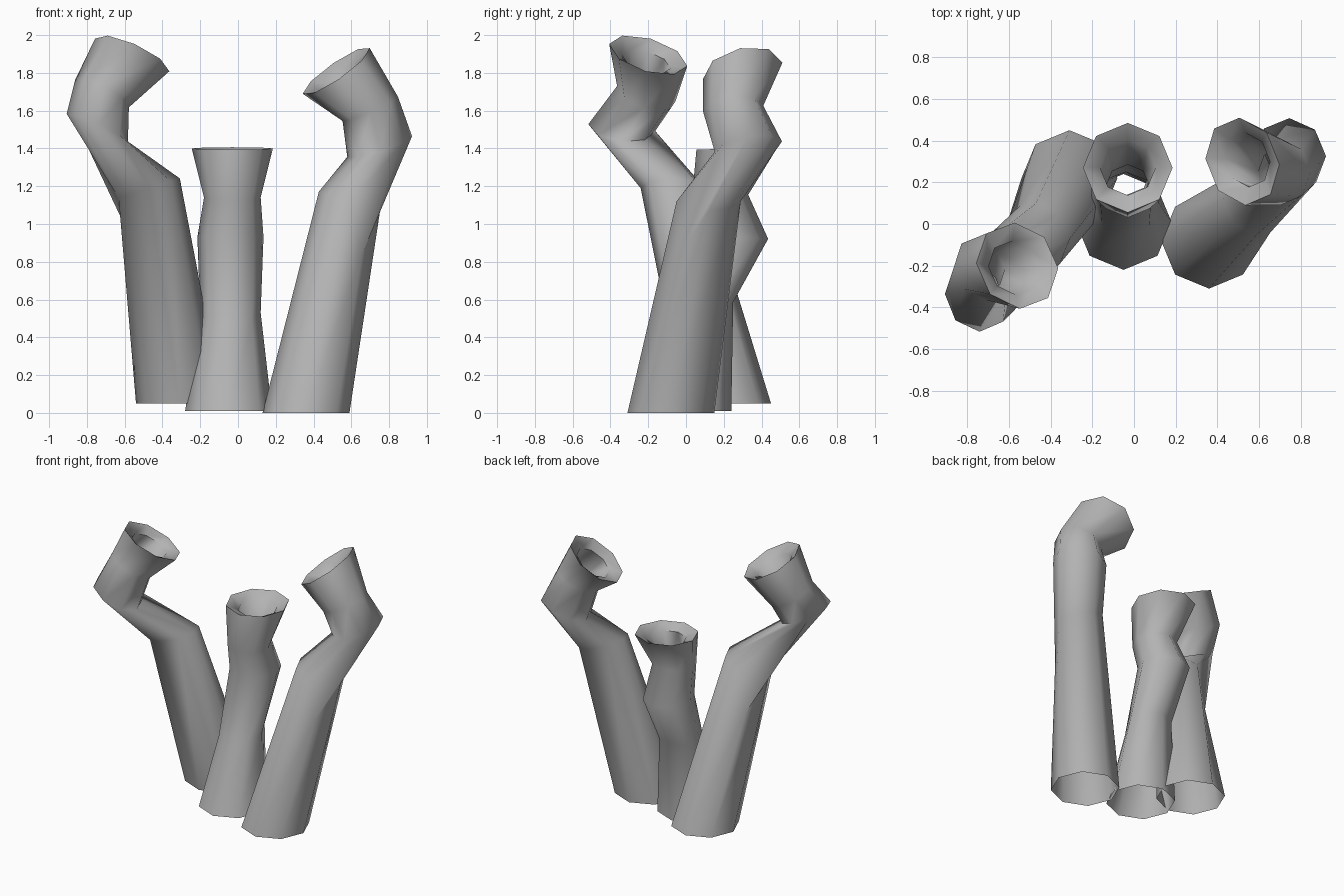
import bpy
import bmesh
from math import cos, sin, tau, radians
from mathutils import Vector

cube = bpy.data.objects.get("Cube")
if cube:
    bpy.data.objects.remove(cube, do_unlink=True)

SIDES = 8
UP = Vector((0, 0, 1))

grey = bpy.data.materials.new("stone grey")
grey.use_nodes = True
grey.diffuse_color = (0.45, 0.45, 0.45, 1)
grey.node_tree.nodes["Principled BSDF"].inputs["Base Color"].default_value = grey.diffuse_color


def add_ring(bm, centre, facing, radius):
    """One octagonal cross-section, tilted to face along a direction."""
    turn = UP.rotation_difference(Vector(facing).normalized())
    return [bm.verts.new(Vector(centre) + turn @ Vector(
        (radius * cos(tau * i / SIDES), radius * sin(tau * i / SIDES), 0)))
        for i in range(SIDES)]


def make_tube(name, sections, fold=None):
    """Hollow bent tube: outer skin, sunken mouth rim and inner lining."""
    bm = bmesh.new()
    rings = [add_ring(bm, *s) for s in sections]
    # one corner of the first bend is folded downwards
    if fold:
        corner, offset = fold
        rings[1][corner].co += Vector(offset)
    # mouth rim, then the lining going back down inside
    centre, facing, radius = sections[-1]
    sunken = Vector(centre) - 0.04 * Vector(facing).normalized()
    rings.append(add_ring(bm, sunken, facing, radius * 0.62))
    for centre, facing, radius in sections[-2:1:-1]:
        rings.append(add_ring(bm, centre, facing, radius * 0.7))
    for low, high in zip(rings, rings[1:]):
        for i in range(SIDES):
            j = (i + 1) % SIDES
            bm.faces.new((low[i], low[j], high[j], high[i]))
    mesh = bpy.data.meshes.new(name)
    bm.to_mesh(mesh)
    bm.free()
    mesh.materials.append(grey)
    obj = bpy.data.objects.new(name, mesh)
    bpy.context.collection.objects.link(obj)
    bpy.ops.object.select_all(action='DESELECT')
    obj.select_set(True)
    bpy.context.view_layer.objects.active = obj
    bpy.ops.object.shade_smooth_by_angle(angle=radians(75))


# Each section: centre, facing direction, radius
make_tube("left_tube", [
    ((0.36, -0.08, 0.0), UP, 0.23),
    ((0.59, 0.12, 1.12), (0.3, 0, 0.95), 0.17),
    ((0.75, 0.33, 1.41), (-0.3, -0.15, 0.93), 0.18),
    ((0.70, 0.25, 1.61), (-0.4, -0.1, 0.9), 0.16),
    ((0.52, 0.30, 1.81), (-0.56, -0.2, 0.8), 0.215),
], fold=(7, (-0.05, -0.04, -0.25)))
make_tube("right_tube", [
    ((-0.31, 0.22, 0.05), UP, 0.23),
    ((-0.47, -0.07, 1.19), (-0.3, 0, 0.95), 0.17),
    ((-0.745, -0.34, 1.51), (0.4, 0.1, 0.88), 0.178),
    ((-0.72, -0.21, 1.69), (0.45, 0.25, 0.85), 0.16),
    ((-0.56, -0.20, 1.895), (0.4, 0.27, 0.87), 0.215),
], fold=(3, (0.04, 0.04, -0.28)))
make_tube("middle_tube", [
    ((-0.05, 0.01, 0.01), UP, 0.23),
    ((-0.04, 0.10, 0.53), (0, -0.35, 0.93), 0.16),
    ((-0.04, 0.26, 0.93), (0, 0.05, 1), 0.175),
    ((-0.03, 0.18, 1.14), (0, -0.1, 1), 0.15),
    ((-0.03, 0.27, 1.40), (0, -0.03, 1), 0.215),
])
